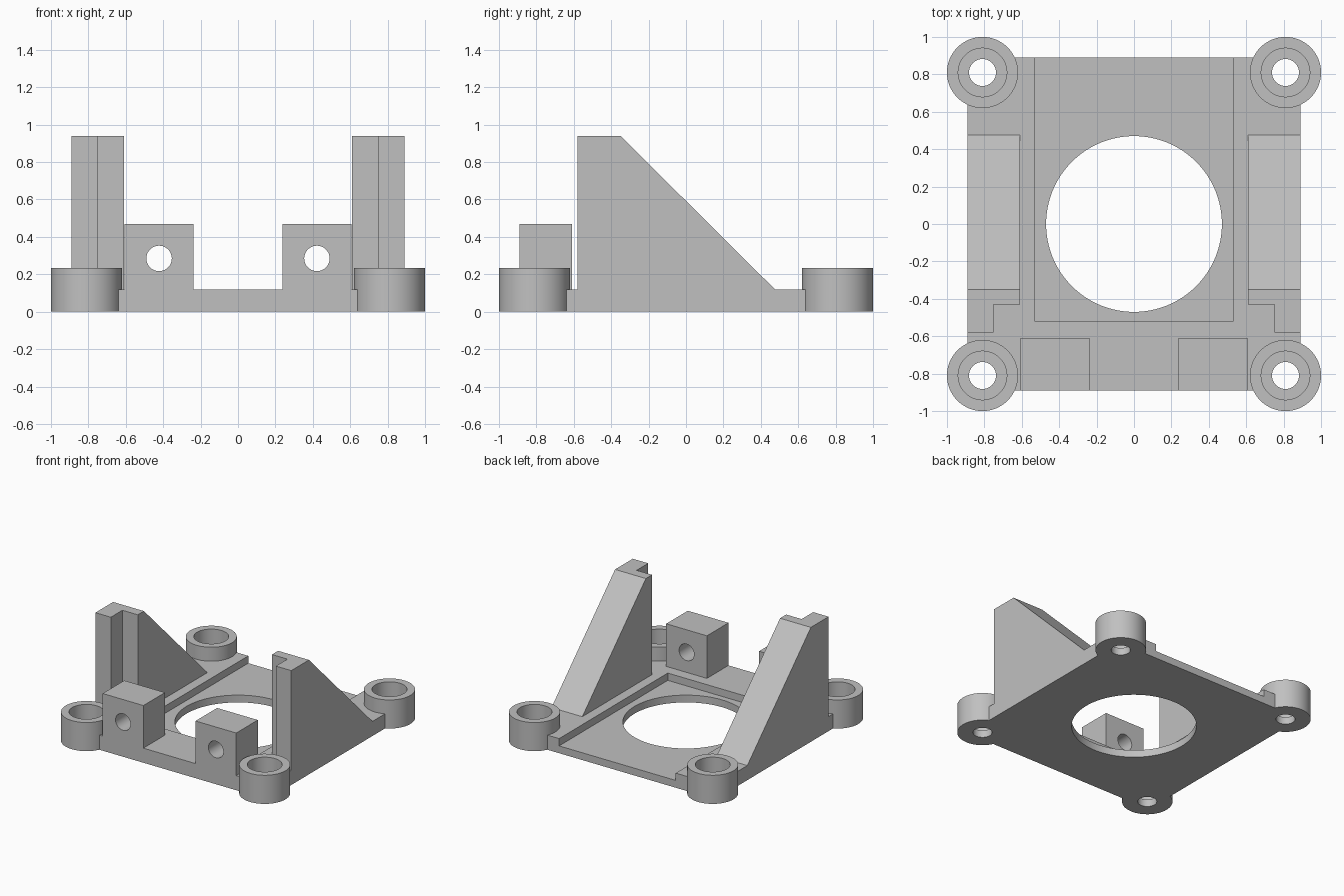
import bpy, bmesh, math
from mathutils import Matrix, Vector

cube = bpy.data.objects.get("Cube")
if cube:
    bpy.data.objects.remove(cube, do_unlink=True)

grey = bpy.data.materials.new("light_grey")
grey.use_nodes = True
GREY = (0.53, 0.53, 0.53, 1)
grey.diffuse_color = GREY
grey.node_tree.nodes["Principled BSDF"].inputs["Base Color"].default_value = GREY

EDGE = 0.89       # half width of the plate
TOP = 0.12        # plate thickness
FLOOR = 0.06      # height of the recess floor
BOSS = 0.81       # boss centre offset
SIDES = (-1, 1)


def finish(name, bm):
    bmesh.ops.recalc_face_normals(bm, faces=bm.faces)
    mesh = bpy.data.meshes.new(name)
    bm.to_mesh(mesh)
    bm.free()
    mesh.materials.append(grey)
    obj = bpy.data.objects.new(name, mesh)
    bpy.context.collection.objects.link(obj)
    return obj


def box(name, lo, hi):
    lo, hi = Vector(lo), Vector(hi)
    bm = bmesh.new()
    bmesh.ops.create_cube(bm, size=1, matrix=Matrix.Translation((lo + hi) / 2)
                          @ Matrix.Diagonal((*(hi - lo), 1)))
    return finish(name, bm)


def cylinder(name, centre, radius, depth, axis="Z", segments=64):
    turn = Matrix.Rotation(math.pi / 2, 4, "X") if axis == "Y" else Matrix()
    bm = bmesh.new()
    bmesh.ops.create_cone(bm, cap_ends=True, segments=segments, radius1=radius,
                          radius2=radius, depth=depth,
                          matrix=Matrix.Translation(centre) @ turn)
    return finish(name, bm)


def select(obj):
    bpy.ops.object.select_all(action="DESELECT")
    obj.select_set(True)
    bpy.context.view_layer.objects.active = obj


def cut(obj, *cutters):
    select(obj)
    for cutter in cutters:
        mod = obj.modifiers.new("cut", "BOOLEAN")
        mod.operation, mod.solver, mod.object = "DIFFERENCE", "EXACT", cutter
        bpy.ops.object.modifier_apply(modifier=mod.name)
        bpy.data.objects.remove(cutter, do_unlink=True)


def smooth(obj):
    select(obj)
    bpy.ops.object.shade_smooth_by_angle(angle=math.radians(30))


# Base plate: recess open to the back, round opening, corners cleared for bosses
base = box("base_plate", (-EDGE, -EDGE, 0), (EDGE, EDGE, TOP))
cut(base,
    box("recess_cutter", (-0.53, -0.52, FLOOR), (0.53, 1.1, 0.3)),
    cylinder("opening_cutter", (0, 0, 0), 0.47, 1, segments=128),
    *[cylinder("corner_cutter", (x * BOSS, y * BOSS, 0), 0.185, 1)
      for x in SIDES for y in SIDES])
smooth(base)


# Corner bosses: lathed ring with a counterbored screw hole
def boss(name, x, y):
    profile = [(0.072, 0), (0.19, 0), (0.19, 0.235), (0.13, 0.235),
               (0.13, FLOOR), (0.072, FLOOR)]
    bm = bmesh.new()
    verts = [bm.verts.new((r, 0, z)) for r, z in profile]
    edges = [bm.edges.new((verts[i - 1], v)) for i, v in enumerate(verts)]
    bmesh.ops.spin(bm, geom=verts + edges, cent=(0, 0, 0), axis=(0, 0, 1),
                   angle=math.tau, steps=64, use_merge=True)
    bmesh.ops.remove_doubles(bm, verts=bm.verts, dist=0.0001)
    obj = finish(name, bm)
    obj.location = (x, y, 0)
    smooth(obj)


# Sloped upright: triangular side wall with a slot in its inner front corner
def upright(name, side):
    profile = [(-0.58, TOP), (-0.58, 0.94), (-0.35, 0.94), (0.475, TOP)]
    bm = bmesh.new()
    face = bm.faces.new([bm.verts.new((side * 0.61, y, z)) for y, z in profile])
    new = bmesh.ops.extrude_face_region(bm, geom=[face])["geom"]
    bmesh.ops.translate(bm, vec=(side * (EDGE - 0.61), 0, 0),
                        verts=[v for v in new if isinstance(v, bmesh.types.BMVert)])
    obj = finish(name, bm)
    xs = sorted((side * 0.5, side * 0.75))
    cut(obj, box("slot_cutter", (xs[0], -0.7, 0), (xs[1], -0.43, 1.1)))


# Front lug: block with a cross hole
def lug(name, side):
    xs = sorted((side * 0.237, side * 0.607))
    obj = box(name, (xs[0], -EDGE, TOP), (xs[1], -0.61, 0.47))
    cut(obj, cylinder("lug_hole_cutter", (side * 0.422, -0.75, 0.285), 0.068, 1, "Y"))
    smooth(obj)


for side, word in zip(SIDES, ("right", "left")):
    upright(f"{word}_upright", side)
    lug(f"{word}_front_lug", side)
    for end, place in zip(SIDES, ("front", "back")):
        boss(f"{word}_{place}_boss", side * BOSS, end * BOSS)
